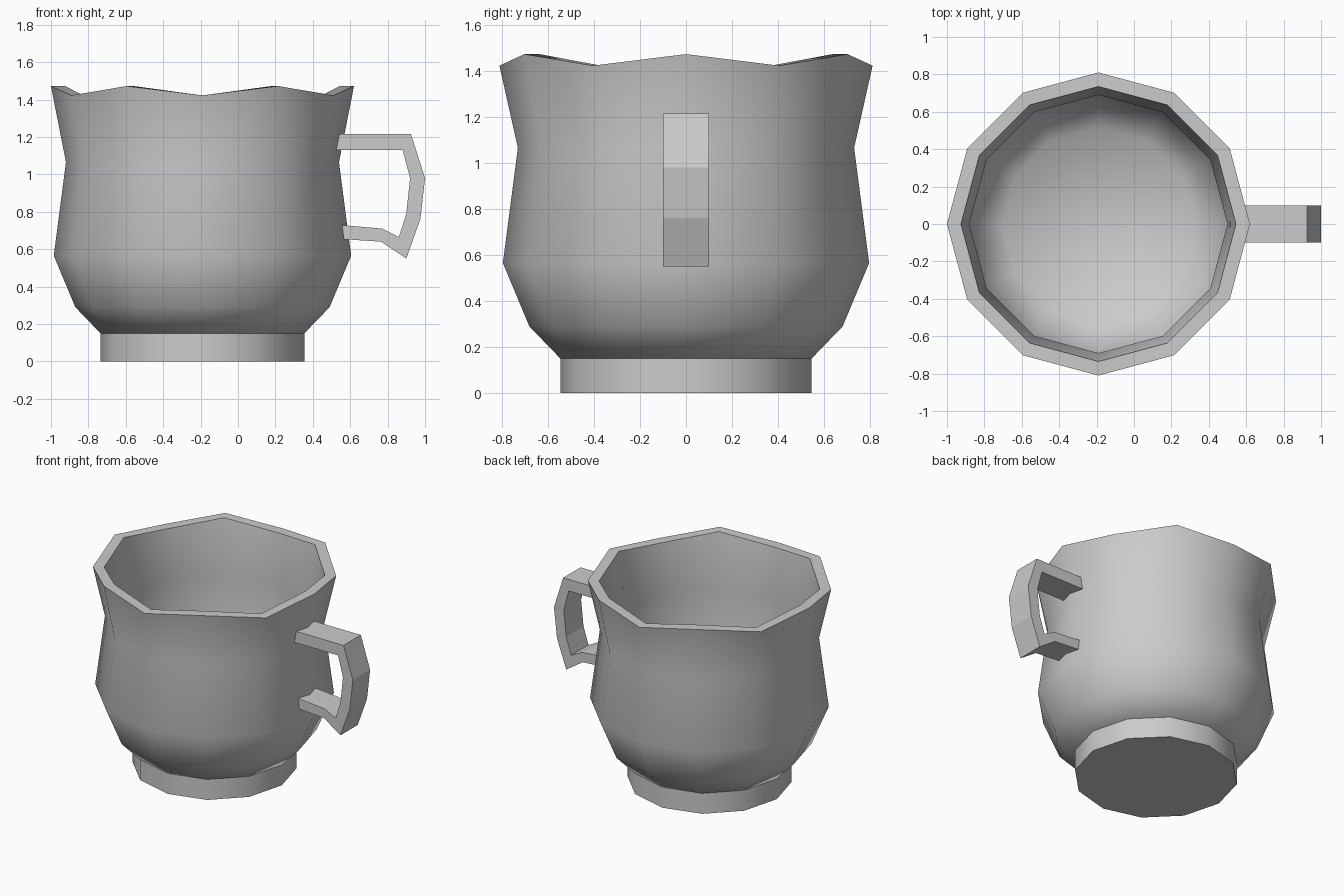
import bpy
import bmesh
from math import cos, sin, pi, radians

if "Cube" in bpy.data.objects:
    bpy.data.objects.remove(bpy.data.objects["Cube"], do_unlink=True)

SIDES = 12
CENTRE_X = -0.19

grey = bpy.data.materials.new("plain grey")
grey.use_nodes = True
grey.diffuse_color = (0.6, 0.6, 0.6, 1)
grey.node_tree.nodes["Principled BSDF"].inputs["Base Color"].default_value = (0.6, 0.6, 0.6, 1)


def finish(name, bm, smooth_angle=None):
    """Turn a bmesh into a named object with the shared material."""
    bmesh.ops.recalc_face_normals(bm, faces=bm.faces)
    mesh = bpy.data.meshes.new(name)
    bm.to_mesh(mesh)
    bm.free()
    mesh.materials.append(grey)
    obj = bpy.data.objects.new(name, mesh)
    bpy.context.collection.objects.link(obj)
    if smooth_angle:
        bpy.ops.object.select_all(action="DESELECT")
        obj.select_set(True)
        bpy.context.view_layer.objects.active = obj
        bpy.ops.object.shade_smooth_by_angle(angle=radians(smooth_angle))
    return obj


def lathe(name, profile, smooth_angle, wave_above=None):
    """Spin (radius, z) points; rings above wave_above get a zigzag height."""
    bm = bmesh.new()
    rings = []
    for r, z in profile:
        ring = []
        for k in range(SIDES):
            a = 2 * pi * k / SIDES
            wave = 0.025 * (-1) ** k if wave_above and z > wave_above else 0
            ring.append(bm.verts.new((CENTRE_X + r * cos(a), r * sin(a), z + wave)))
        rings.append(ring)
    for low, high in zip(rings, rings[1:]):
        for k in range(SIDES):
            n = (k + 1) % SIDES
            bm.faces.new((low[k], low[n], high[n], high[k]))
    bm.faces.new(rings[0])
    bm.faces.new(rings[-1])
    return finish(name, bm, smooth_angle)


# Foot ring under the cup
lathe("foot", [(0.545, 0), (0.545, 0.15)], 40)

# Cup wall: up the outside, over the wavy rim, down the inside to the floor
outside = [(0.545, 0.15), (0.68, 0.29), (0.795, 0.565), (0.73, 1.065), (0.81, 1.447)]
inside = [(0.735, 1.447), (0.69, 1.065), (0.745, 0.575), (0.64, 0.325), (0.515, 0.2)]
lathe("cup_body", outside + inside, 60, wave_above=1.2)

# Angular handle: a strip between an outer and an inner path, given width
outer = [(0.51, 1.215), (0.925, 1.215), (1.0, 0.98), (0.975, 0.76),
         (0.9, 0.55), (0.765, 0.64), (0.54, 0.655)]
inner = [(0.51, 1.13), (0.88, 1.13), (0.92, 0.98), (0.9, 0.79),
         (0.86, 0.665), (0.77, 0.71), (0.54, 0.73)]
bm = bmesh.new()
loops = [[bm.verts.new((x, y, z)) for x, z in path]
         for path, y in ((outer, -0.1), (outer, 0.1), (inner, 0.1), (inner, -0.1))]
for s in range(4):
    a, b = loops[s], loops[(s + 1) % 4]
    for i in range(len(outer) - 1):
        bm.faces.new((a[i], a[i + 1], b[i + 1], b[i]))
for end in (0, -1):
    bm.faces.new([loop[end] for loop in loops])
finish("handle", bm)
